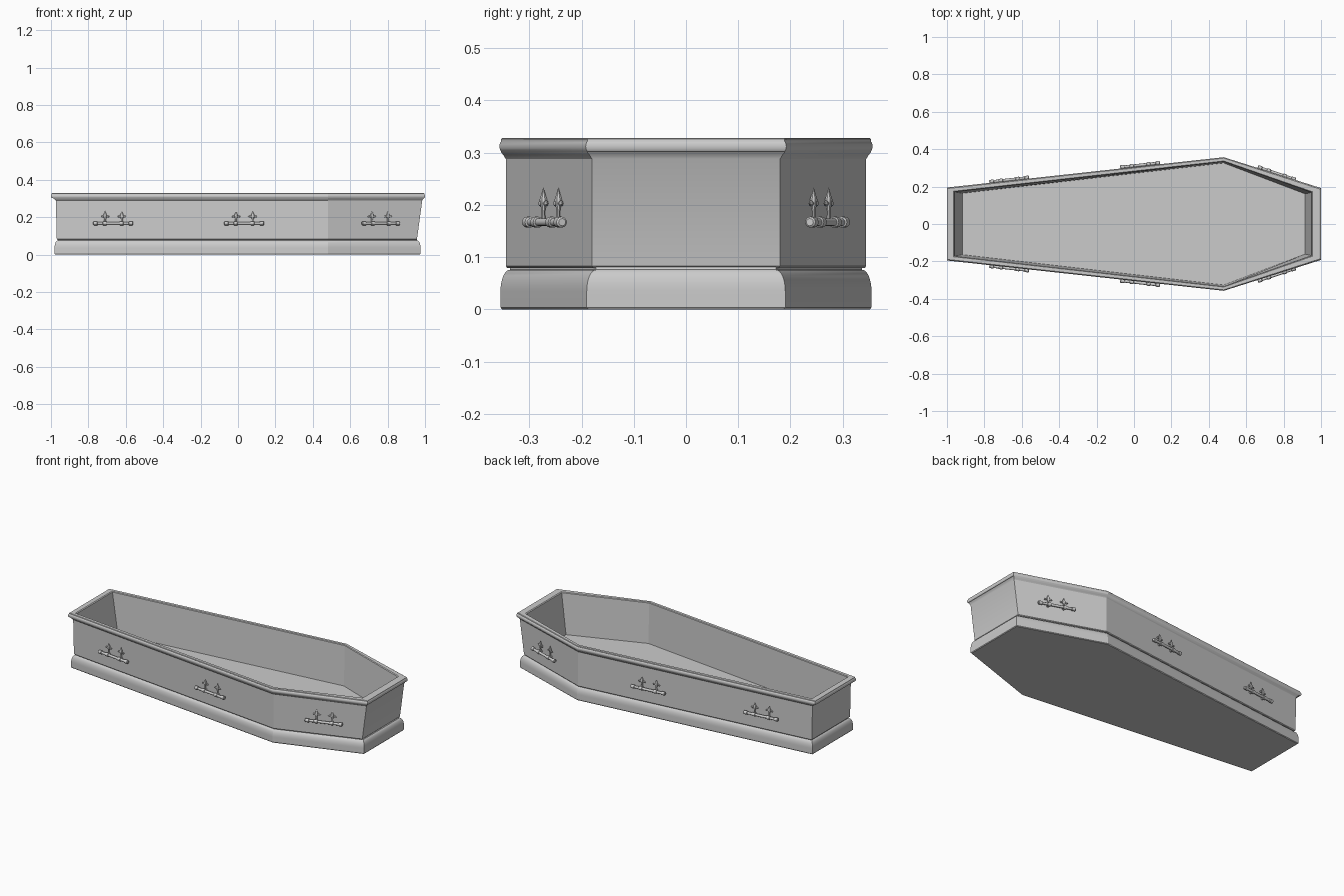
import bpy, bmesh, math
from mathutils import Matrix, Vector

if "Cube" in bpy.data.objects:
    bpy.data.objects.remove(bpy.data.objects["Cube"])

grey = bpy.data.materials.new("plain grey")
grey.use_nodes = True
grey.diffuse_color = (0.6, 0.6, 0.6, 1)
grey.node_tree.nodes["Principled BSDF"].inputs["Base Color"].default_value = (0.6, 0.6, 0.6, 1)

SHOULDER_X = 0.48
FOOT_Y, SHOULDER_Y, HEAD_Y = 0.183, 0.345, 0.18


def finish(name, bm, angle):
    bmesh.ops.recalc_face_normals(bm, faces=bm.faces)
    mesh = bpy.data.meshes.new(name)
    bm.to_mesh(mesh)
    bm.free()
    mesh.materials.append(grey)
    ob = bpy.data.objects.new(name, mesh)
    bpy.context.collection.objects.link(ob)
    bpy.ops.object.select_all(action='DESELECT')
    ob.select_set(True)
    bpy.context.view_layer.objects.active = ob
    bpy.ops.object.shade_smooth_by_angle(angle=math.radians(angle))
    return ob


def loft(name, rows):
    """Stack six-sided rings: height, foot end x, head end x, sideways growth."""
    bm = bmesh.new()
    rings = []
    for z, foot, head, grow in rows:
        f, s, h = FOOT_Y + grow, SHOULDER_Y + grow, HEAD_Y + grow
        outline = [(foot, -f), (SHOULDER_X, -s), (head, -h),
                   (head, h), (SHOULDER_X, s), (foot, f)]
        rings.append([bm.verts.new((x, y, z)) for x, y in outline])
    for a, b in zip(rings, rings[1:]):
        for i in range(6):
            j = (i + 1) % 6
            bm.faces.new((a[i], a[j], b[j], b[i]))
    bm.faces.new(rings[0])
    bm.faces.new(rings[-1])
    return finish(name, bm, 20)


def arc(count, start, end):
    return [math.radians(start + (end - start) * i / count) for i in range(count + 1)]


# Plinth with a rounded shoulder
plinth = [(0, -0.978, 0.973, 0.007), (0.004, -0.981, 0.976, 0.010)]
for t in arc(8, 0, 90):
    c = 0.018 * math.cos(t)
    plinth.append((0.035 + 0.041 * math.sin(t), -0.963 - c, 0.958 + c, -0.008 + c))
plinth.append((0.081, -0.963, 0.955, -0.008))
loft("plinth", plinth)

# Open box: wall, overhanging rounded rim, sloping inside and floor
box = [(0.079, -0.965, 0.953, -0.003), (0.083, -0.969, 0.957, 0),
       (0.288, -0.974, 0.985, 0), (0.296, -0.980, 0.989, 0.005),
       (0.301, -0.988, 0.993, 0.009)]
for t in arc(6, -60, 60):
    c = 0.006 * math.cos(t)
    box.append((0.312 + 0.011 * math.sin(t), -0.994 - c, 0.994 + c, 0.006 + c))
box += [(0.326, -0.996, 0.996, 0.009), (0.328, -0.993, 0.993, 0.007),
        (0.328, -0.965, 0.955, -0.008), (0.324, -0.960, 0.950, -0.011),
        (0.083, -0.918, 0.915, -0.019)]
loft("open_box", box)


def lathe(bm, profile, axis, centre, sides=12, depth=1.0):
    """Turn (position, radius) pairs about an axis; depth flattens local y."""
    place = Matrix.Translation(centre)
    place = place @ Matrix.Diagonal((1, depth, 1, 1))
    place = place @ Vector((0, 0, 1)).rotation_difference(Vector(axis)).to_matrix().to_4x4()
    rings = []
    for p, r in profile:
        rings.append([bm.verts.new(place @ Vector((r * math.cos(a), r * math.sin(a), p)))
                      for a in arc(sides, 0, 360)[:-1]])
    for a, b in zip(rings, rings[1:]):
        for i in range(sides):
            j = (i + 1) % sides
            bm.faces.new((a[i], a[j], b[j], b[i]))
    bm.faces.new(rings[0])
    bm.faces.new(rings[-1])


def make_handle(name, matrix):
    """Local x runs along the wall, -y points away from it."""
    bm = bmesh.new()
    # Bar with thick end knobs
    half = [(0.012, 0.0075), (0.083, 0.0075), (0.085, 0.0105), (0.104, 0.0105), (0.107, 0.007)]
    bar = [(-p, r) for p, r in reversed(half)] + half
    lathe(bm, bar, (1, 0, 0), (0, -0.02, 0))
    for x in (-0.045, 0.045):
        # Collar and wall post
        lathe(bm, [(-0.011, 0.008), (-0.009, 0.0105), (0.009, 0.0105), (0.011, 0.008)],
              (1, 0, 0), (x, -0.02, 0))
        lathe(bm, [(-0.002, 0.007), (0.02, 0.006)], (0, -1, 0), (x, 0, 0), 8)
        # Pointed cross ornament
        lathe(bm, [(0, 0.006), (0.02, 0.0045), (0.03, 0.007), (0.043, 0.010),
                   (0.052, 0.006), (0.066, 0.0005)], (0, 0, 1), (x, -0.007, 0), 8, 0.75)
        lathe(bm, [(-0.025, 0.0005), (-0.017, 0.006), (-0.008, 0.004), (0.008, 0.004),
                   (0.017, 0.006), (0.025, 0.0005)], (1, 0, 0), (x, -0.007, 0.036), 8, 0.75)
    bm.transform(matrix)
    return finish(name, bm, 35)


# Three handles on each long side, following the slanted walls
foot = Vector((-0.97, -FOOT_Y, 0))
shoulder = Vector((SHOULDER_X, -SHOULDER_Y, 0))
head = Vector((0.972, -HEAD_Y, 0))
for label, x, a, b in (("foot", -0.665, foot, shoulder),
                       ("middle", 0.035, foot, shoulder),
                       ("head", 0.757, shoulder, head)):
    along = b - a
    spot = a + along * ((x - a.x) / along.x)
    turn = Matrix.Rotation(math.atan2(along.y, along.x), 4, 'Z')
    place = Matrix.Translation((spot.x, spot.y, 0.167)) @ turn
    make_handle("right_" + label + "_handle", place)
    make_handle("left_" + label + "_handle", Matrix.Diagonal((1, -1, 1, 1)) @ place)
